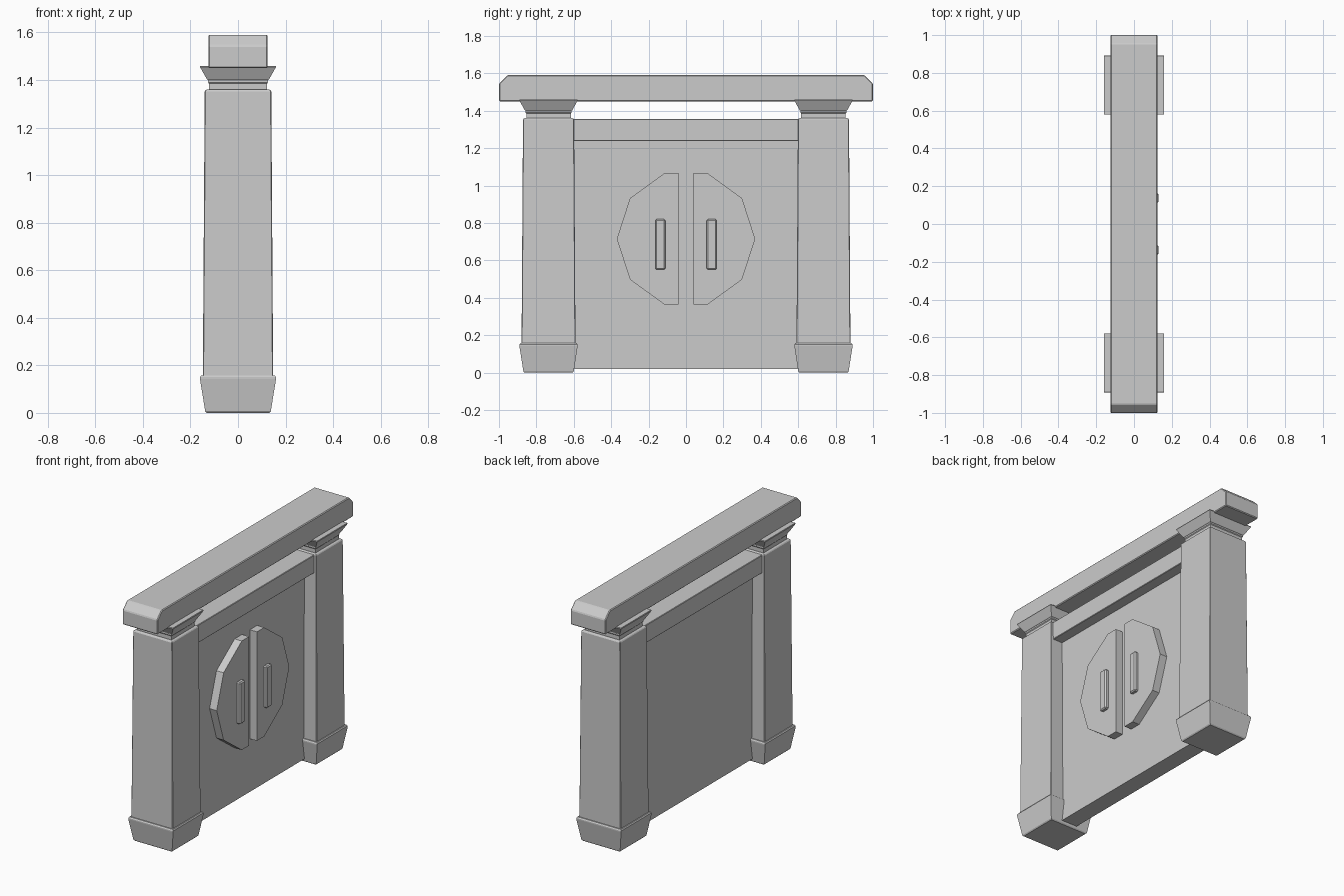
import bpy, bmesh, math

if "Cube" in bpy.data.objects:
    bpy.data.objects.remove(bpy.data.objects["Cube"])


def finish(name, bm, bevel=0.0):
    bmesh.ops.recalc_face_normals(bm, faces=bm.faces)
    mesh = bpy.data.meshes.new(name)
    bm.to_mesh(mesh)
    bm.free()
    ob = bpy.data.objects.new(name, mesh)
    bpy.context.collection.objects.link(ob)
    if bevel:
        mod = ob.modifiers.new("soft_edges", 'BEVEL')
        mod.width = bevel
        mod.segments = 1
        mod.limit_method = 'ANGLE'
        mod.angle_limit = math.radians(40)
    return ob


def square_loft(name, cy, profile, bevel=0.0):
    """Stack square rings given as (half width, z)."""
    bm = bmesh.new()
    rings = []
    for h, z in profile:
        rings.append([bm.verts.new((sx * h, cy + sy * h * 0.975, z))
                      for sx, sy in ((-1, -1), (1, -1), (1, 1), (-1, 1))])
    for a, b in zip(rings, rings[1:]):
        for i in range(4):
            j = (i + 1) % 4
            bm.faces.new((a[i], a[j], b[j], b[i]))
    bm.faces.new(rings[0])
    bm.faces.new(rings[-1])
    return finish(name, bm, bevel)


def prism(name, outline, x0, x1, bevel=0.0):
    """Extrude a (y, z) outline along x."""
    bm = bmesh.new()
    face = bm.faces.new([bm.verts.new((x0, y, z)) for y, z in outline])
    new = bmesh.ops.extrude_face_region(bm, geom=[face])["geom"]
    verts = [v for v in new if isinstance(v, bmesh.types.BMVert)]
    bmesh.ops.translate(bm, verts=verts, vec=(x1 - x0, 0, 0))
    return finish(name, bm, bevel)


def rect(y0, y1, z0, z1):
    return [(y0, z0), (y1, z0), (y1, z1), (y0, z1)]


# Pillars: flared foot, tapered shaft, neck and capital
for side, s in (("left", -1), ("right", 1)):
    cy = s * 0.735
    square_loft(side + "_pillar_base", cy,
                [(0.132, 0), (0.138, 0.007), (0.16, 0.143), (0.16, 0.15), (0.155, 0.157)])
    square_loft(side + "_pillar_shaft", cy,
                [(0.148, 0.14), (0.14, 1.352), (0.135, 1.36)], 0.003)
    square_loft(side + "_pillar_neck", cy,
                [(0.122, 1.35), (0.122, 1.385), (0.126, 1.39), (0.126, 1.41)])
    square_loft(side + "_pillar_capital", cy,
                [(0.12, 1.396), (0.13, 1.402), (0.16, 1.455), (0.158, 1.46)])

# Lintel beam with clipped upper ends
prism("top_beam", [(-1, 1.45), (1, 1.45), (1, 1.545), (0.955, 1.59),
                   (-0.955, 1.59), (-1, 1.545)], -0.125, 0.125, 0.005)

# Wall panel and its upper rail
prism("wall_panel", rect(-0.62, 0.62, 0.02, 1.25), -0.056, 0.056)
prism("upper_rail", rect(-0.62, 0.62, 1.238, 1.355), -0.125, 0.125, 0.003)

# Split ten-sided door plate with two upright handles
R, CZ, GAP = 0.37, 0.715, 0.04
for side, s in (("left", -1), ("right", 1)):
    arc = [(s * R * math.cos(math.radians(a)), CZ + R * math.sin(math.radians(a)))
           for a in range(-72, 73, 36)]
    top = R * math.sin(math.radians(72))
    prism(side + "_door_plate", [(s * GAP, CZ - top)] + arc + [(s * GAP, CZ + top)],
          0.04, 0.107)
    prism(side + "_handle", rect(s * 0.137 - 0.027, s * 0.137 + 0.027, 0.55, 0.82),
          0.09, 0.13, 0.007)
